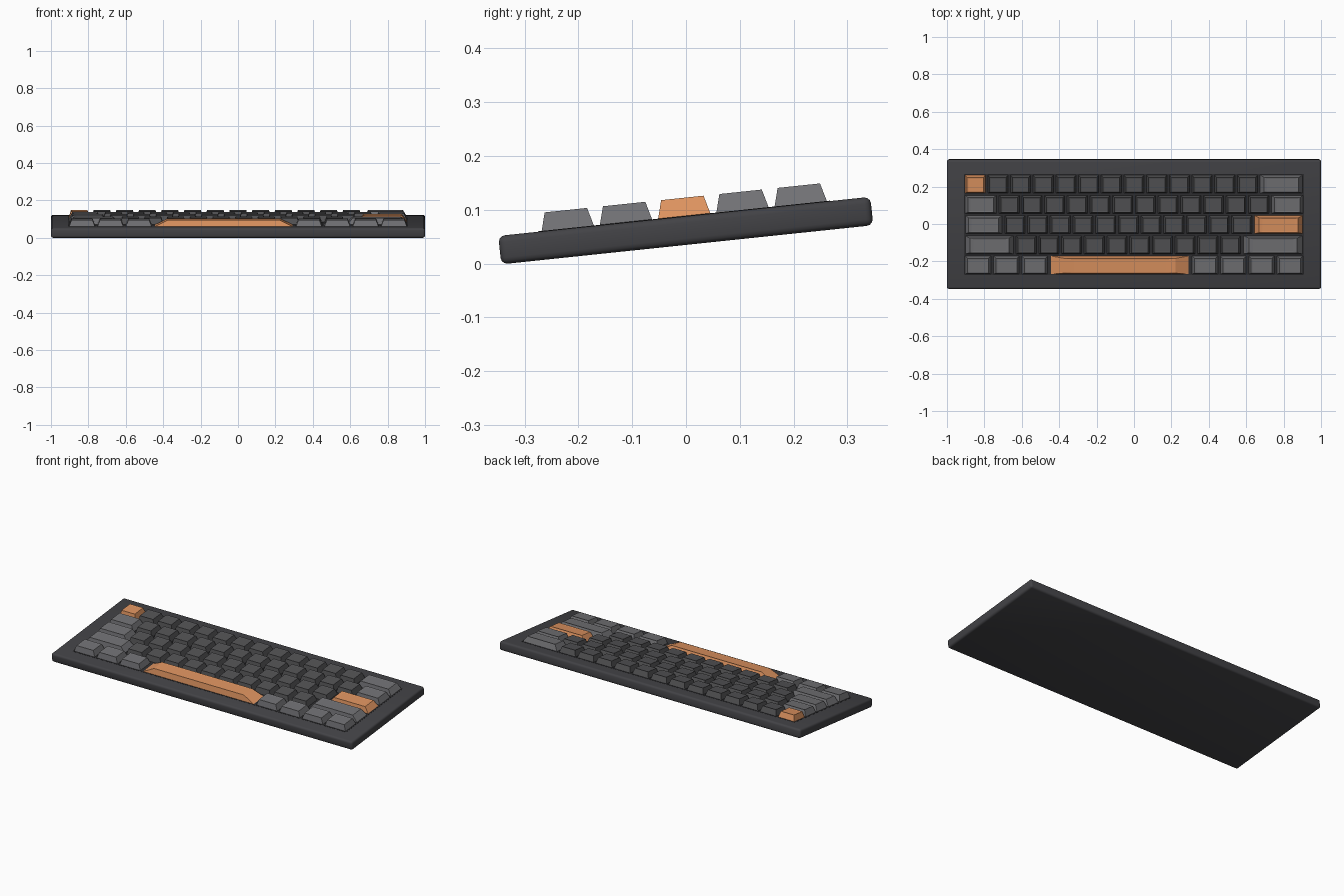
import bpy, bmesh, math
from mathutils import Matrix, Vector

if "Cube" in bpy.data.objects:
    bpy.data.objects.remove(bpy.data.objects["Cube"])

TILT = Matrix.Rotation(math.radians(6), 4, 'X')
U, PITCH = 0.1213, 0.1088        # key unit along x, row pitch along y
Y0 = 0.006                       # centre of the case in its own tilted frame
TOP = 0.0875                     # case top in the tilted frame


def material(name, color):
    m = bpy.data.materials.new(name)
    m.diffuse_color = (*color, 1)
    m.use_nodes = True
    m.node_tree.nodes["Principled BSDF"].inputs["Base Color"].default_value = m.diffuse_color
    return m


CASE = material("case_grey", (0.055, 0.055, 0.061))
PLATE = material("plate_grey", (0.03, 0.03, 0.033))
ALPHA = material("dark_key", (0.085, 0.085, 0.09))
MOD = material("light_key", (0.165, 0.165, 0.175))
ACCENT = material("orange_key", (0.72, 0.29, 0.115))


def finish(bm, name, mat):
    """Tilt the part and turn it into an object."""
    bmesh.ops.recalc_face_normals(bm, faces=bm.faces[:])
    bm.transform(TILT)
    me = bpy.data.meshes.new(name)
    bm.to_mesh(me)
    bm.free()
    me.materials.append(mat)
    ob = bpy.data.objects.new(name, me)
    bpy.context.collection.objects.link(ob)
    return ob


def box(name, size, centre, mat, bevel=0):
    bm = bmesh.new()
    bmesh.ops.create_cube(bm, size=1)
    bm.transform(Matrix.Translation(centre) @ Matrix.Diagonal((*size, 1)))
    if bevel:
        bmesh.ops.bevel(bm, geom=bm.edges[:], offset=bevel, segments=3,
                        profile=0.5, affect='EDGES')
    return finish(bm, name, mat)


def keycap(name, x, y, w, d, mat):
    """Tapered block with a shallow dished top."""
    bm = bmesh.new()
    rings = []
    for scale, z in ((1, TOP - 0.002), (0.8, TOP + 0.0345), (0.66, TOP + 0.0325)):
        rings.append([bm.verts.new((x + sx * w * scale / 2, y + sy * d * scale / 2, z))
                      for sx, sy in ((-1, -1), (1, -1), (1, 1), (-1, 1))])
    for a, b in zip(rings, rings[1:]):
        for i in range(4):
            j = (i + 1) % 4
            bm.faces.new((a[i], a[j], b[j], b[i]))
    bm.faces.new(rings[0][::-1])
    bm.faces.new(rings[-1])
    return finish(bm, name, mat)


# Case and the dark plate between the keys
case = box("case", (2, 0.695, 0.053), (0, Y0, TOP - 0.0265), CASE, 0.012)
bpy.context.view_layer.objects.active = case
case.select_set(True)
bpy.ops.object.shade_smooth_by_angle(angle=math.radians(40))
box("switch_plate", (15 * U, 5 * PITCH, 0.004), (0, Y0, TOP - 0.0012), PLATE)

# Key rows from back to front, widths in key units
rows = [
    [1] * 13 + [2],
    [1.5] + [1] * 12 + [1.5],
    [1.75] + [1] * 11 + [2.25],
    [2.25] + [1] * 10 + [2.75],
    [1.25] * 3 + [6.25] + [1.25] * 4,
]
accents = {(0, 0): "escape_key", (2, 12): "enter_key", (4, 3): "space_bar"}

for r, widths in enumerate(rows):
    x = -7.5 * U
    for k, units in enumerate(widths):
        w = units * U
        name = accents.get((r, k), f"key_row{r + 1}_{k + 1}")
        mat = ACCENT if (r, k) in accents else ALPHA if units == 1 else MOD
        keycap(name, x + w / 2, Y0 + (2 - r) * PITCH, w - 0.012, 0.099, mat)
        x += w
